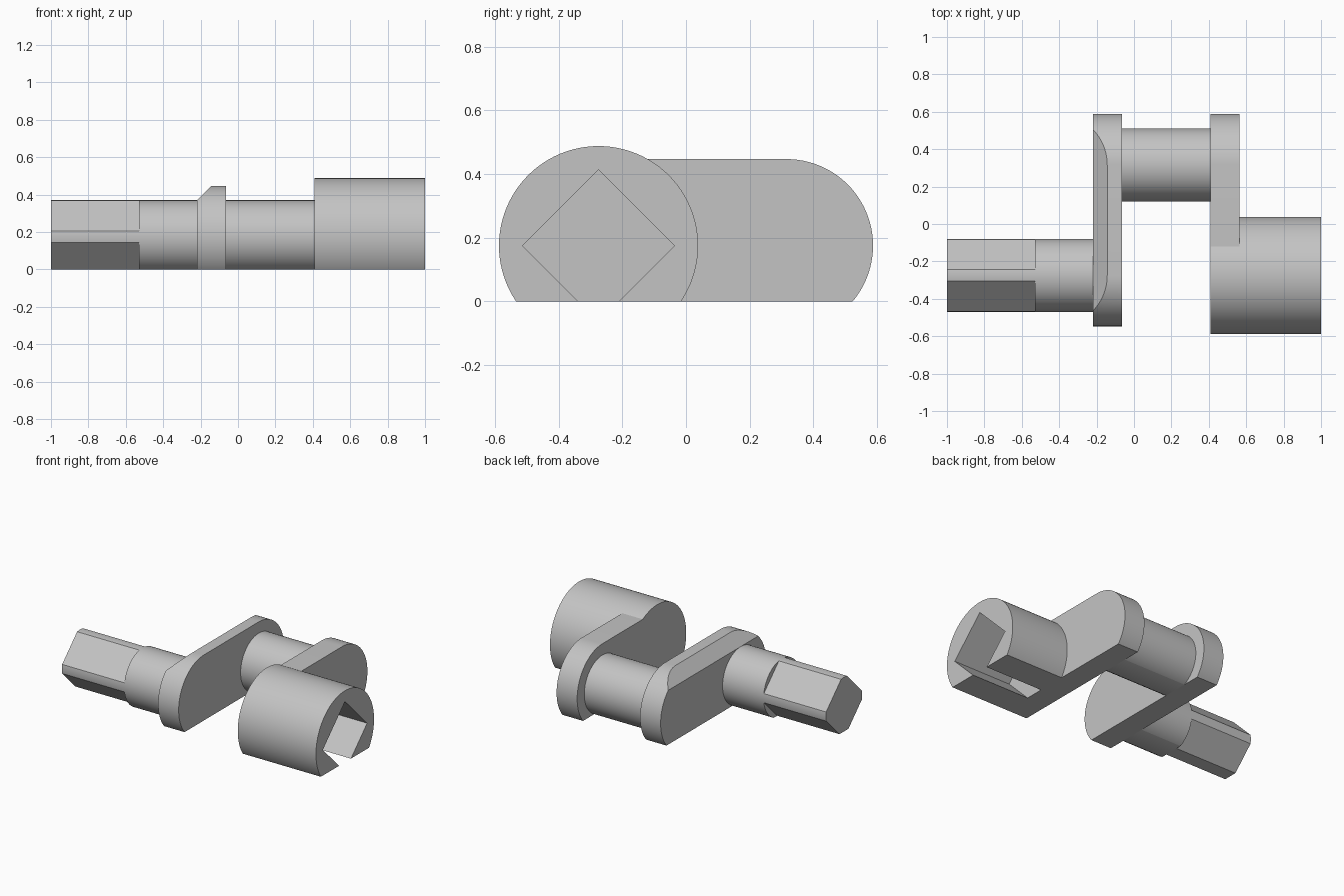
import bpy, bmesh, math
from mathutils import Vector

if "Cube" in bpy.data.objects:
    bpy.data.objects.remove(bpy.data.objects["Cube"])

AXIS_Z = 0.175            # height of both rotation axes
MAIN_Y, PIN_Y = -0.275, 0.316
SHAFT_R, ARM_R, HUB_R = 0.195, 0.272, 0.313
DRIVE_FLAT, SOCKET_FLAT = 0.158, 0.169

steel = bpy.data.materials.new("grey")
steel.use_nodes = True
grey = (0.55, 0.55, 0.55, 1)
steel.diffuse_color = grey
steel.node_tree.nodes["Principled BSDF"].inputs["Base Color"].default_value = grey


def arc(y, radius, start, end, steps):
    """Points of an arc in the y-z plane, angles in degrees."""
    angles = [math.radians(start + (end - start) * i / steps) for i in range(steps + 1)]
    return [(y + radius * math.cos(a), AXIS_Z + radius * math.sin(a)) for a in angles]


def circle(y, radius, steps=96):
    return arc(y, radius, 0, 360, steps)[:-1]


def prism(name, profile, x0, x1, cuts=()):
    """Extrude a y-z profile along x, then trim it by (point, normal) planes."""
    bm = bmesh.new()
    face = bm.faces.new([bm.verts.new((x0, y, z)) for y, z in profile])
    ext = bmesh.ops.extrude_face_region(bm, geom=[face])["geom"]
    moved = [v for v in ext if isinstance(v, bmesh.types.BMVert)]
    bmesh.ops.translate(bm, verts=moved, vec=(x1 - x0, 0, 0))
    for point, normal in cuts:
        res = bmesh.ops.bisect_plane(bm, geom=bm.verts[:] + bm.edges[:] + bm.faces[:],
                                     dist=1e-5, plane_co=point, plane_no=normal,
                                     clear_outer=True)
        rim = [e for e in res["geom_cut"] if isinstance(e, bmesh.types.BMEdge)]
        bmesh.ops.edgenet_fill(bm, edges=rim)
    bmesh.ops.recalc_face_normals(bm, faces=bm.faces[:])
    mesh = bpy.data.meshes.new(name)
    bm.to_mesh(mesh)
    bm.free()
    mesh.materials.append(steel)
    obj = bpy.data.objects.new(name, mesh)
    bpy.context.collection.objects.link(obj)
    return obj


def activate(obj):
    bpy.ops.object.select_all(action='DESELECT')
    obj.select_set(True)
    bpy.context.view_layer.objects.active = obj


ground = ((0, 0, 0), (0, 0, -1))
centre = Vector((0, MAIN_Y, AXIS_Z))
arm_profile = arc(PIN_Y, ARM_R, -90, 90, 48) + arc(MAIN_Y, ARM_R, 90, 270, 48)

# Square drive end: a round bar with four diagonal flats
flats = []
for sy in (-1, 1):
    for sz in (-1, 1):
        n = Vector((0, sy, sz)).normalized()
        flats.append((centre + n * DRIVE_FLAT, n))
drive = prism("square_drive", circle(MAIN_Y, SHAFT_R), -1, -0.53, flats + [ground])

# Round shaft and offset crank pin
shaft = prism("main_shaft", circle(MAIN_Y, SHAFT_R), -0.53, -0.22, [ground])
pin = prism("crank_pin", circle(PIN_Y, SHAFT_R), -0.065, 0.41, [ground])

# Crank arms, the outer one bevelled along its top
bevel = ((-0.22, 0, 0.37), (-1, 0, 1))
bevelled_arm = prism("bevelled_arm", arm_profile, -0.22, -0.065, [bevel, ground])
plain_arm = prism("plain_arm", arm_profile, 0.41, 0.565, [ground])

# Hub with a diamond socket that breaks out through its underside
hub = prism("socket_hub", circle(MAIN_Y, HUB_R), 0.41, 1, [ground])
cutter = prism("socket_cutter", circle(MAIN_Y, SOCKET_FLAT * math.sqrt(2), 4), 0.565, 1.1)
cutter.hide_render = True
mod = hub.modifiers.new("socket", 'BOOLEAN')
mod.operation = 'DIFFERENCE'
mod.solver = 'EXACT'
mod.object = cutter
activate(hub)
bpy.ops.object.modifier_apply(modifier=mod.name)
bpy.data.objects.remove(cutter)

# Smooth the round surfaces, keep machined edges crisp
for part in (drive, shaft, pin, bevelled_arm, plain_arm, hub):
    activate(part)
    bpy.ops.object.shade_smooth_by_angle(angle=math.radians(25))
